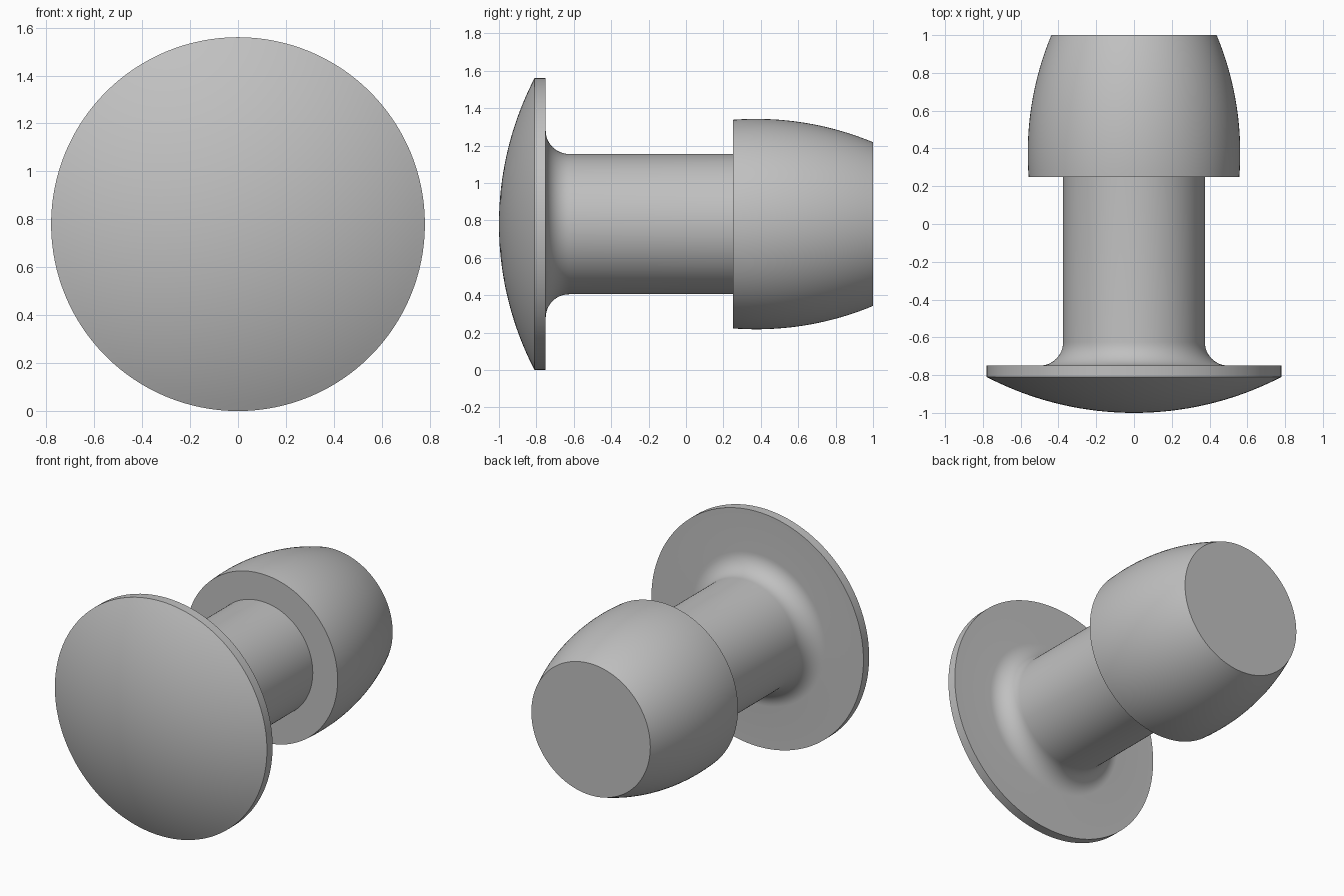
import bpy, bmesh
from math import sin, cos, pi, radians, asin

cube = bpy.data.objects.get("Cube")
if cube:
    bpy.data.objects.remove(cube, do_unlink=True)

AXIS_Z = 0.78
SEGMENTS = 128

grey = bpy.data.materials.new("plain grey")
grey.use_nodes = True
colour = (0.53, 0.53, 0.53, 1)
grey.diffuse_color = colour
grey.node_tree.nodes["Principled BSDF"].inputs["Base Color"].default_value = colour


def arc(cy, cr, radius, start, end, steps):
    """Profile points (y, r) on a circular arc; angle is measured from +y."""
    angles = [start + (end - start) * i / steps for i in range(steps + 1)]
    return [(cy + radius * cos(a), cr + radius * sin(a)) for a in angles]


def revolve(name, profile):
    """Spin a (y, r) profile around the long axis."""
    bm = bmesh.new()
    rings = []
    for y, r in profile:
        if r < 1e-5:
            rings.append([bm.verts.new((0, y, AXIS_Z))] * SEGMENTS)
        else:
            turns = [2 * pi * i / SEGMENTS for i in range(SEGMENTS)]
            rings.append([bm.verts.new((r * cos(t), y, AXIS_Z + r * sin(t))) for t in turns])
    for a, b in zip(rings, rings[1:]):
        for i in range(SEGMENTS):
            j = (i + 1) % SEGMENTS
            bm.faces.new(dict.fromkeys((a[i], a[j], b[j], b[i])))
    # Flat end cap
    if profile[-1][1] > 1e-5:
        bm.faces.new(rings[-1])
    bmesh.ops.recalc_face_normals(bm, faces=bm.faces)
    mesh = bpy.data.meshes.new(name)
    bm.to_mesh(mesh)
    bm.free()
    mesh.materials.append(grey)
    obj = bpy.data.objects.new(name, mesh)
    bpy.context.collection.objects.link(obj)
    bpy.ops.object.select_all(action='DESELECT')
    obj.select_set(True)
    bpy.context.view_layer.objects.active = obj
    bpy.ops.object.shade_smooth_by_angle(angle=radians(25))
    return obj


# One turned body: domed flange, rim, fillet, shaft, shoulder and barrel head
flange_r, dome_depth = 0.78, 0.19
dome_radius = (flange_r ** 2 + dome_depth ** 2) / (2 * dome_depth)
dome = arc(dome_radius - 1, 0, dome_radius, pi, pi - asin(flange_r / dome_radius), 20)
fillet = arc(-0.625, 0.5, 0.125, pi, 1.5 * pi, 12)

barrel_radius, barrel_mid, barrel_max = 1.625, 0.375, 0.5625
barrel = arc(barrel_mid, barrel_max - barrel_radius, barrel_radius,
             pi / 2 + asin((barrel_mid - 0.25) / barrel_radius),
             pi / 2 - asin((1 - barrel_mid) / barrel_radius), 20)

revolve("turned_stud", dome + [(-0.75, flange_r)] + fillet + [(0.25, 0.375)] + barrel)
